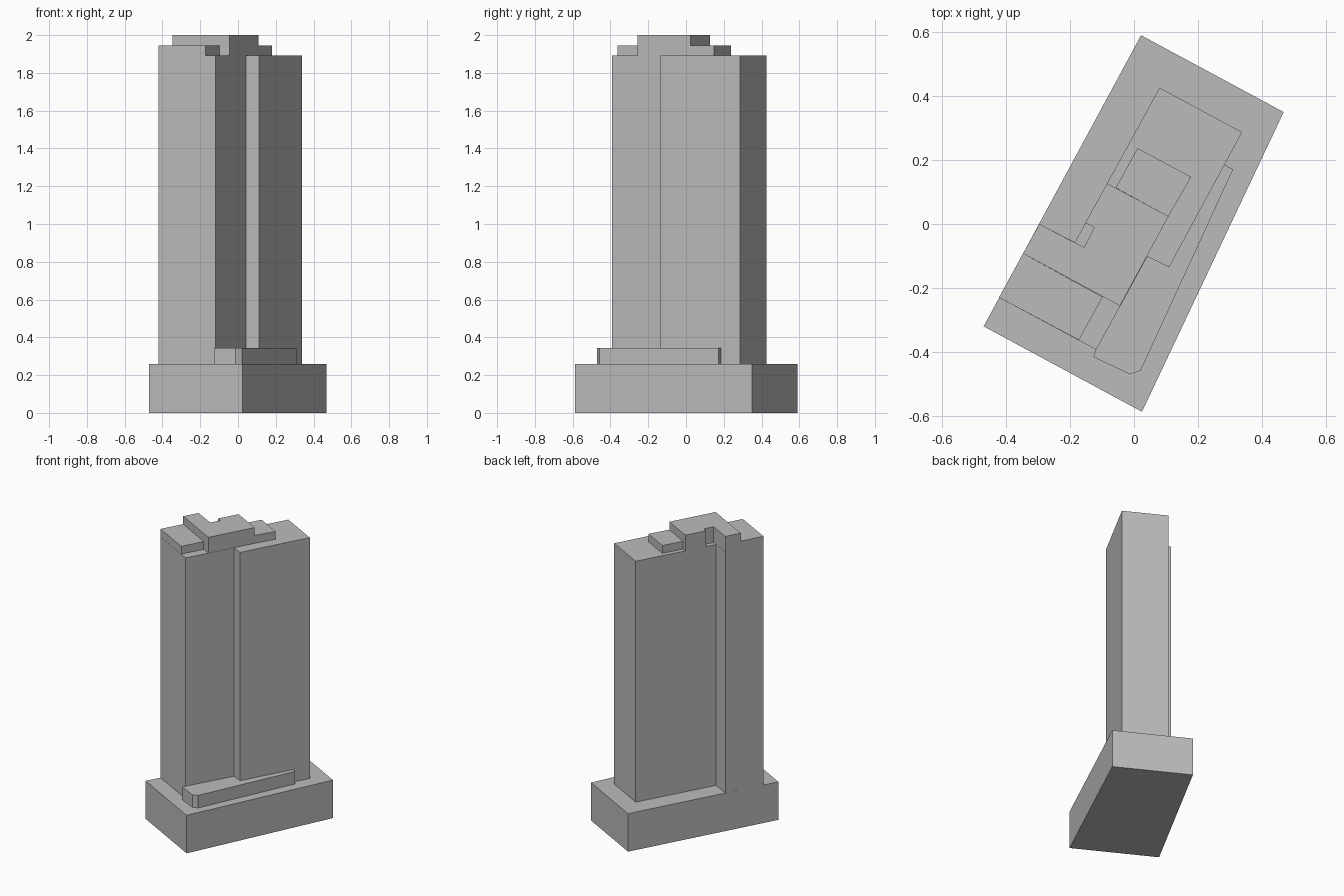
import bpy
import bmesh

cube = bpy.data.objects.get("Cube")
if cube:
    bpy.data.objects.remove(cube, do_unlink=True)

# Single plain grey for the whole building
GREY = (0.5, 0.5, 0.5, 1.0)
grey = bpy.data.materials.new("plain grey")
grey.diffuse_color = GREY
grey.use_nodes = True
grey.node_tree.nodes["Principled BSDF"].inputs["Base Color"].default_value = GREY


def extrude_plan(name, outline, bottom, top):
    """Raise a floor plan into a flat-sided block."""
    bm = bmesh.new()
    floor = bm.faces.new([bm.verts.new((x, y, bottom)) for x, y in outline])
    raised = bmesh.ops.extrude_face_region(bm, geom=[floor], use_keep_orig=True)
    for item in raised["geom"]:
        if isinstance(item, bmesh.types.BMVert):
            item.co.z = top
    bmesh.ops.recalc_face_normals(bm, faces=bm.faces)
    mesh = bpy.data.meshes.new(name)
    bm.to_mesh(mesh)
    bm.free()
    mesh.materials.append(grey)
    obj = bpy.data.objects.new(name, mesh)
    bpy.context.collection.objects.link(obj)
    return obj


# Levels
BASE, PODIUM, ROOF, UPPER, TOP = 0.258, 0.343, 1.893, 1.946, 2.0

# Broad base block
extrude_plan("base", [(0.022, 0.59), (-0.47, -0.32), (0.025, -0.587), (0.468, 0.35)], 0, BASE)

# Low entrance podium wrapping the recessed side of the tower
extrude_plan("podium", [
    (0.283, 0.185), (0.03, -0.1), (-0.118, -0.385), (-0.127, -0.416),
    (-0.012, -0.47), (0.021, -0.458), (0.31, 0.171), (0.285, 0.185),
][:-1], BASE, PODIUM)

# Main shaft with a stepped recess on each long side
extrude_plan("tower", [
    (0.08, 0.426), (-0.185, -0.057), (-0.296, 0.0), (-0.422, -0.23),
    (-0.118, -0.393), (0.042, -0.102), (0.11, -0.135), (0.338, 0.287),
], BASE, ROOF)

# Stepped roof volumes
extrude_plan("front_roof_step", [
    (-0.422, -0.23), (-0.172, -0.363), (-0.098, -0.228), (-0.347, -0.092),
], ROOF, UPPER)

extrude_plan("rear_roof_step", [
    (-0.057, 0.113), (0.108, 0.024), (0.179, 0.147), (0.011, 0.237),
], ROOF, UPPER)

# Highest block, with a small slot in its left side
extrude_plan("roof_crown", [
    (-0.347, -0.092), (-0.044, -0.256), (0.108, 0.024), (-0.084, 0.127),
    (-0.152, 0.004), (-0.124, -0.011), (-0.156, -0.073), (-0.296, 0.0),
], ROOF, TOP)
